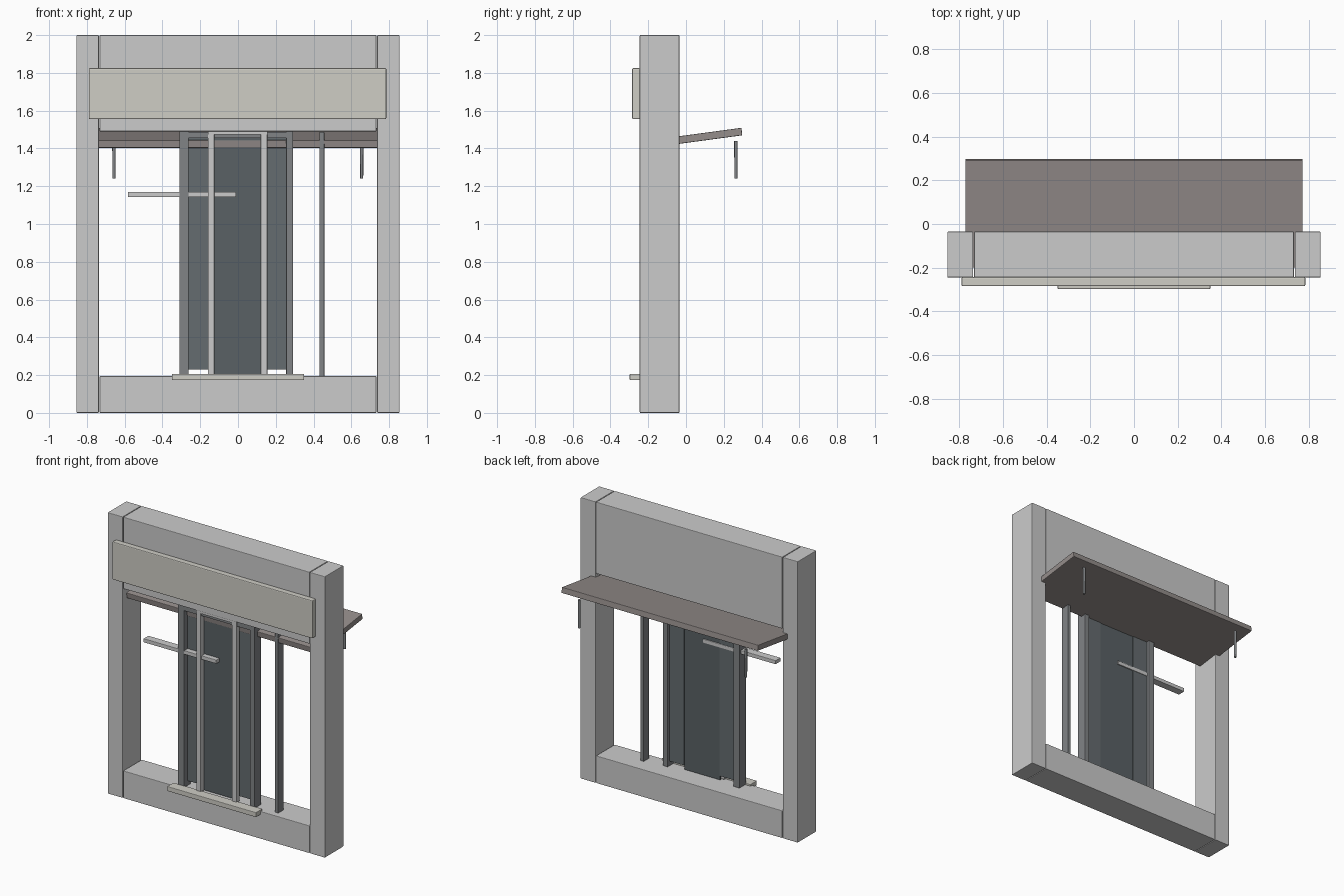
import bpy, math

if "Cube" in bpy.data.objects:
    bpy.data.objects.remove(bpy.data.objects["Cube"])


def material(name, rgb):
    m = bpy.data.materials.new(name)
    m.diffuse_color = (*rgb, 1)
    m.use_nodes = True
    m.node_tree.nodes["Principled BSDF"].inputs["Base Color"].default_value = m.diffuse_color
    return m


dark = material("dark_metal", (0.22, 0.23, 0.24))
glass = material("dark_glass", (0.10, 0.12, 0.13))
side_tint = material("side_glass", (0.13, 0.15, 0.16))
warm = material("warm_grey", (0.62, 0.61, 0.56))
brown = material("canopy_brown", (0.30, 0.27, 0.26))


def box(name, x, y, z, mat=None, bevel=0.0, tilt=0.0):
    """Box from (min, max) ranges, optionally bevelled and tilted about x."""
    bpy.ops.mesh.primitive_cube_add(
        size=1, location=[(a + b) / 2 for a, b in (x, y, z)])
    ob = bpy.context.object
    ob.name = name
    ob.scale = [b - a for a, b in (x, y, z)]
    bpy.ops.object.transform_apply(location=False, rotation=False, scale=True)
    ob.rotation_euler.x = tilt
    if mat:
        ob.data.materials.append(mat)
    if bevel:
        mod = ob.modifiers.new("bevel", "BEVEL")
        mod.width = bevel
        mod.segments = 2
    return ob


# Wall frame: posts, base beam and header
WALL = (-0.245, -0.035)
for side, x in (("left", (-0.855, -0.737)), ("right", (0.737, 0.855))):
    box(side + "_post", x, WALL, (0, 2), bevel=0.004)
box("base_beam", (-0.733, 0.733), WALL, (0, 0.195), bevel=0.004)
box("header", (-0.733, 0.733), WALL, (1.49, 2), bevel=0.004)

# Blank sign board and door step
box("sign_board", (-0.79, 0.785), (-0.285, -0.243), (1.555, 1.825), warm, 0.006)
box("door_step", (-0.35, 0.35), (-0.298, -0.225), (0.173, 0.207), warm, 0.004)

# Canopy sloping up towards the back
box("canopy", (-0.773, 0.773), (-0.2, 0.298), (1.436, 1.476), brown, 0.004,
    tilt=math.radians(7.7))

# Hanging rods under the canopy
for side, x in (("left", -0.657), ("right", 0.655)):
    bpy.ops.mesh.primitive_cone_add(vertices=12, radius1=0.008, radius2=0.009,
                                    depth=0.2, location=(x, 0.264, 1.34))
    rod = bpy.context.object
    rod.name = side + "_rod"
    rod.data.materials.append(dark)
    bpy.ops.object.shade_smooth_by_angle()

# Outer door frame
for side, x in (("left", (-0.31, -0.262)), ("right", (0.255, 0.292))):
    box(side + "_jamb", x, (-0.232, -0.158), (0.195, 1.49), dark, 0.003)
box("frame_top_rail", (-0.3, 0.285), (-0.232, -0.165), (1.455, 1.487), dark)

# Inner door frame
for side, x in (("left", (-0.16, -0.125)), ("right", (0.12, 0.155))):
    box(side + "_stile", x, (-0.24, -0.2), (0.2, 1.485), bevel=0.003)
box("door_top_rail", (-0.16, 0.155), (-0.241, -0.2), (1.474, 1.492))

# Glass panes
box("centre_pane", (-0.14, 0.14), (-0.195, -0.182), (0.2, 1.475), glass)
for side, x in (("left", (-0.265, -0.14)), ("right", (0.14, 0.26))):
    box(side + "_pane", x, (-0.192, -0.178), (0.23, 1.47), side_tint)

# Push bar and slim side mullion
box("push_bar", (-0.583, -0.01), (-0.23, -0.175), (1.143, 1.17), bevel=0.003)
box("side_mullion", (0.431, 0.457), (-0.2, -0.14), (0.19, 1.487), dark, 0.003)
